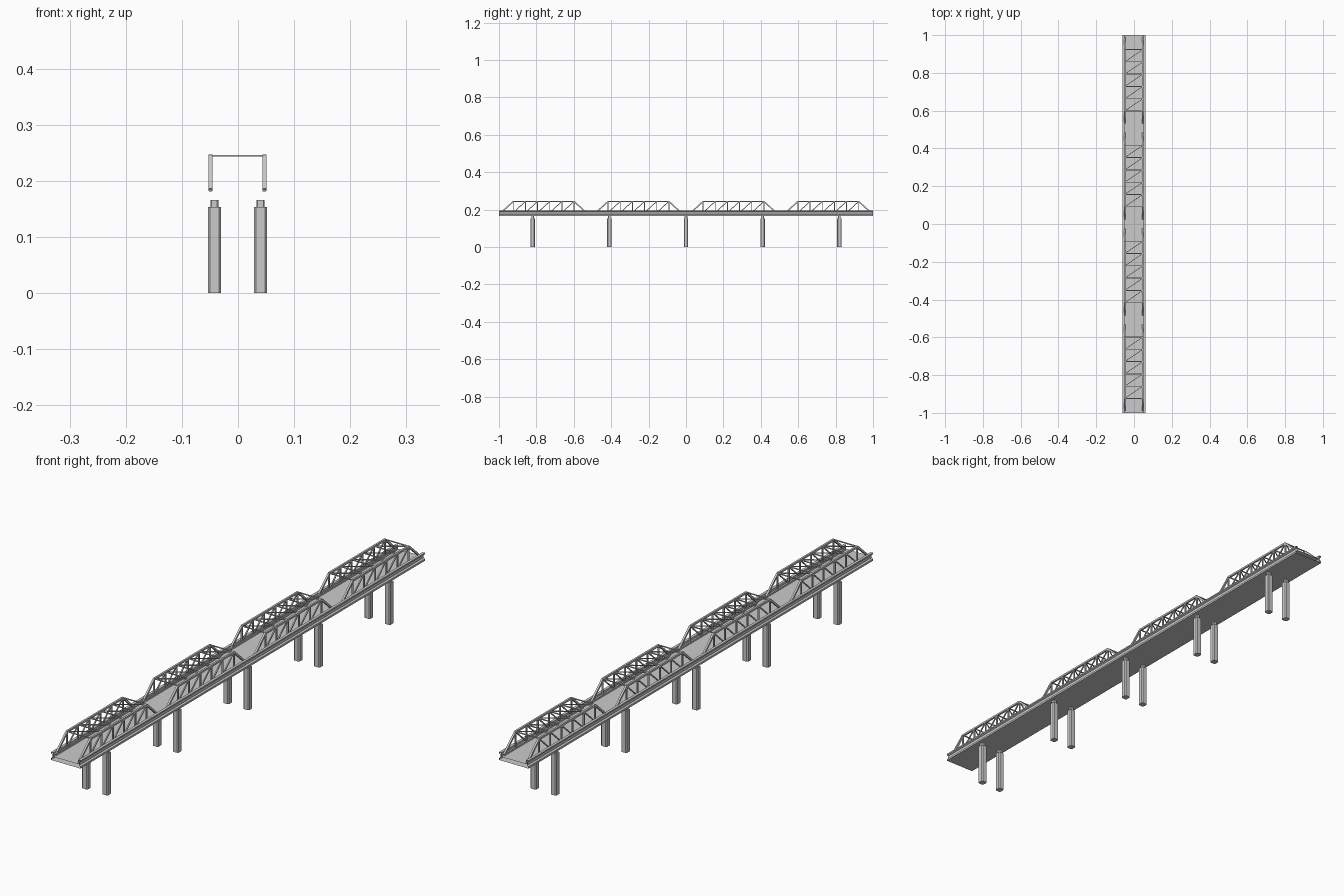
import bpy, bmesh
from mathutils import Vector, Matrix

if "Cube" in bpy.data.objects:
    bpy.data.objects.remove(bpy.data.objects["Cube"])

SHIFT = -0.001           # trusses and piers sit a hair off centre
PANEL = 0.065            # truss panel length
Z_LOW, Z_TOP = 0.184, 0.2435


def finish(bm, name):
    bmesh.ops.recalc_face_normals(bm, faces=bm.faces)
    me = bpy.data.meshes.new(name)
    bm.to_mesh(me)
    bm.free()
    ob = bpy.data.objects.new(name, me)
    bpy.context.collection.objects.link(ob)
    return ob


def beam(bm, a, b, w, h):
    """Rectangular bar from a to b, w wide sideways, h deep."""
    a, b = Vector(a), Vector(b)
    d = (b - a).normalized()
    ref = Vector((1, 0, 0)) if abs(d.x) < 0.5 and abs(a.x - b.x) < 1e-6 else Vector((0, 0, 1))
    side = (ref - d * ref.dot(d)).normalized()
    up = d.cross(side)
    rot = Matrix((side, up, d)).transposed().to_4x4()
    mat = (Matrix.Translation((a + b) / 2) @ rot
           @ Matrix.Diagonal((w, h, (b - a).length, 1)))
    bmesh.ops.create_cube(bm, size=1, matrix=mat)


# Deck with channel-shaped edge girders, open at both ends
half = [(0.05, 0.18), (0.05, 0.195), (0.06, 0.195), (0.06, 0.190), (0.054, 0.187),
        (0.054, 0.176), (0.06, 0.173), (0.06, 0.166)]
profile = half + [(-x, z) for x, z in reversed(half)]
bm = bmesh.new()
rings = [[bm.verts.new((x, y, z)) for x, z in profile] for y in (-1, 1)]
n = len(profile)
for i in range(n):
    j = (i + 1) % n
    bm.faces.new((rings[0][i], rings[0][j], rings[1][j], rings[1][i]))
finish(bm, "deck")


def truss_side(bm, x, cy):
    """One side frame: chords, end posts, verticals and diagonals."""
    nodes = [cy + (i - 3.5) * PANEL for i in range(8)]
    beam(bm, (x, nodes[0], Z_LOW), (x, nodes[7], Z_LOW), 0.006, 0.006)
    beam(bm, (x, nodes[1], Z_TOP), (x, nodes[6], Z_TOP), 0.007, 0.007)
    for lo, hi in ((0, 1), (7, 6)):
        beam(bm, (x, nodes[lo], Z_LOW), (x, nodes[hi], Z_TOP), 0.007, 0.007)
    for i in range(1, 7):
        beam(bm, (x, nodes[i], Z_LOW), (x, nodes[i], Z_TOP), 0.005, 0.005)
    for i in range(1, 6):
        beam(bm, (x, nodes[i], Z_LOW), (x, nodes[i + 1], Z_TOP), 0.004, 0.004)


# Four through trusses with overhead bracing
for k, cy in enumerate((-0.761, -0.254, 0.254, 0.761)):
    bm = bmesh.new()
    xl, xr = -0.048 + SHIFT, 0.048 + SHIFT
    for x in (xl, xr):
        truss_side(bm, x, cy)
    finish(bm, f"truss_{k + 1}")

    bm = bmesh.new()
    ys = [cy + (i - 2.5) * PANEL for i in range(6)]
    for y in ys:
        beam(bm, (xl, y, 0.2445), (xr, y, 0.2445), 0.003, 0.004)
    for y0, y1 in zip(ys, ys[1:]):
        beam(bm, (xl, y0, 0.2445), (xr, y1, 0.2445), 0.003, 0.003)
    finish(bm, f"top_bracing_{k + 1}")


def prism(bm, cx, cy, r, c, z0, z1):
    """Upright square column with chamfered corners."""
    pts = [(r, -c), (r, c), (c, r), (-c, r), (-r, c), (-r, -c), (-c, -r), (c, -r)]
    face = bm.faces.new([bm.verts.new((cx + x, cy + y, z0)) for x, y in pts])
    top = bmesh.ops.extrude_face_region(bm, geom=[face])["geom"]
    bmesh.ops.translate(bm, vec=(0, 0, z1 - z0),
                        verts=[g for g in top if isinstance(g, bmesh.types.BMVert)])


# Pairs of piers with narrower bearing blocks
for k in range(5):
    y = (k - 2) * 0.41
    for side, x in (("left", -0.041), ("right", 0.041)):
        bm = bmesh.new()
        prism(bm, x + SHIFT, y, 0.0118, 0.008, 0, 0.153)
        prism(bm, x + SHIFT, y, 0.0073, 0.005, 0.153, 0.166)
        finish(bm, f"pier_{side}_{k + 1}")
